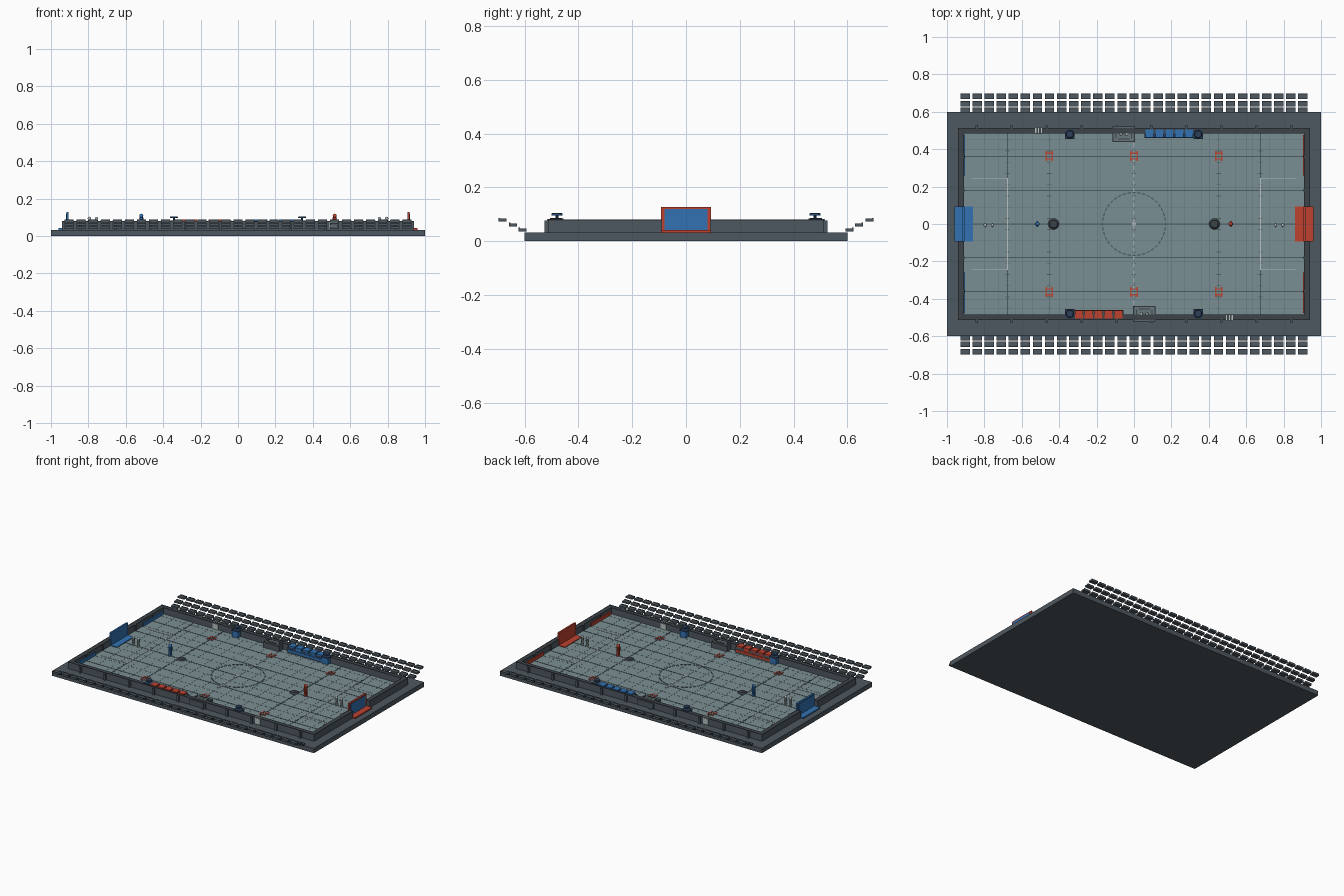
import bpy, bmesh, math
from mathutils import Matrix, Vector

if "Cube" in bpy.data.objects:
    bpy.data.objects.remove(bpy.data.objects["Cube"])

COLOURS = {
    "slate": (0.076, 0.098, 0.117), "dark_slate": (0.045, 0.056, 0.066),
    "turf": (0.195, 0.275, 0.292), "line_grey": (0.075, 0.105, 0.12),
    "pale_grey": (0.47, 0.53, 0.53), "red": (0.52, 0.055, 0.03),
    "blue": (0.032, 0.17, 0.45), "navy": (0.025, 0.05, 0.1),
    "mid_grey": (0.14, 0.19, 0.2),
}
MATS = {}
for n, c in COLOURS.items():
    MATS[n] = bpy.data.materials.new(n)
    MATS[n].diffuse_color = (*c, 1)


def finish(name, bm, mat):
    me = bpy.data.meshes.new(name)
    bm.to_mesh(me)
    bm.free()
    me.materials.append(MATS[mat])
    ob = bpy.data.objects.new(name, me)
    bpy.context.collection.objects.link(ob)
    return ob


def boxes(name, mat, items):
    """Each item: x0, x1, y0, y1, z0, z1 (pairs in any order)."""
    bm = bmesh.new()
    for x0, x1, y0, y1, z0, z1 in items:
        m = Matrix.Translation(((x0 + x1) / 2, (y0 + y1) / 2, (z0 + z1) / 2))
        s = Matrix.Diagonal((abs(x1 - x0), abs(y1 - y0), abs(z1 - z0), 1))
        bmesh.ops.create_cube(bm, size=1, matrix=m @ s)
    return finish(name, bm, mat)


def cyls(name, mat, items, n=16):
    """Each item: x, y, z0, z1, bottom radius, top radius."""
    bm = bmesh.new()
    for x, y, z0, z1, r0, r1 in items:
        bmesh.ops.create_cone(bm, cap_ends=True, segments=n, radius1=r0, radius2=r1,
                              depth=z1 - z0, matrix=Matrix.Translation((x, y, (z0 + z1) / 2)))
    return finish(name, bm, mat)


def mid(x, y, w, d, z0, z1):
    return (x - w / 2, x + w / 2, y - d / 2, y + d / 2, z0, z1)


B, F, L, T = 0.033, 0.037, 0.0385, 0.08   # base, turf, line and wall tops
S = (1, -1)

# Base slab and turf
boxes("base", "slate", [(-1, 1, -0.6, 0.6, 0, B)])
boxes("turf", "turf", [(-0.91, 0.91, -0.485, 0.485, B - 0.002, F)])

# Perimeter wall with goal gaps, dark cap and outer posts
walls, caps, posts = [], [], []
for s in S:
    walls.append((-0.94, 0.94, s * 0.485, s * 0.513, B, T - 0.004))
    caps.append((-0.94, 0.94, s * 0.485, s * 0.513, T - 0.004, T))
    for t in S:
        walls.append((s * 0.91, s * 0.94, t * 0.09, t * 0.485, B, T - 0.004))
        caps.append((s * 0.91, s * 0.94, t * 0.09, t * 0.485, T - 0.004, T))
    posts += [mid(-0.84 + i * 0.1867, s * 0.518, 0.014, 0.016, B, T - 0.003) for i in range(10)]
    posts += [mid(s * 0.908, y, 0.006, 0.012, F, T) for y in (-0.36, -0.18, 0.18, 0.36)]
boxes("wall", "slate", walls)
boxes("wall_cap", "dark_slate", caps)
boxes("wall_post", "slate", posts)

# Spectator seats, three rising rows on both long sides
seats, backs = [], []
for s in S:
    for y, z in ((0.608, 0.037), (0.643, 0.055), (0.682, 0.073)):
        for i in range(29):
            x = (i - 14) * 0.0645
            seats.append(mid(x, s * y, 0.05, 0.029, z, z + 0.011))
            backs.append(mid(x, s * (y + 0.012), 0.048, 0.005, z + 0.011, z + 0.014))
boxes("seat", "slate", seats)
boxes("seat_back", "dark_slate", backs)

# Long turf lines and hash marks
w = 0.005
lines = [(-0.91, 0.91, y - w / 2, y + w / 2, F, L) for y in (-0.36, -0.18, 0, 0.18, 0.36)]
lines += [(x - w / 2, x + w / 2, -0.485, 0.485, F, L) for x in (-0.677, -0.453, 0.453, 0.677)]
for x in (-0.677, -0.453, 0, 0.453, 0.677):
    lines += [mid(x, (j - 7.5) * 0.06, 0.022, 0.004, F, L) for j in range(16)]
boxes("turf_line", "line_grey", lines)

# Faint turf grid
boxes("turf_grid", "mid_grey",
      [(x * 0.0906 - 0.001, x * 0.0906 + 0.001, -0.485, 0.485, F, F + 0.0006) for x in range(-9, 10)]
      + [(-0.91, 0.91, y * 0.09 - 0.001, y * 0.09 + 0.001, F, F + 0.0006) for y in range(-5, 6)])

# Pale goal areas and dashed halfway line
pale = [mid(0, (j - 11.5) * 0.04, 0.007, 0.024, F, L + 0.0004) for j in range(24)]
for s in S:
    pale.append(mid(s * 0.677, 0, 0.006, 0.49, F, L + 0.0005))
    pale += [(s * 0.677, s * 0.87, t * 0.242, t * 0.247, F, L + 0.0005) for t in S]
boxes("pale_line", "pale_grey", pale)

# Dashed centre circle
bm = bmesh.new()
for k in range(40):
    a = k * math.tau / 40
    bmesh.ops.create_cube(bm, size=1, matrix=Matrix.Rotation(a, 4, 'Z')
                          @ Matrix.Translation((0.168, 0, F + 0.001))
                          @ Matrix.Diagonal((0.007, 0.018, 0.002, 1)))
finish("centre_circle", bm, "line_grey")

# Red yard markers, plain bar clusters
marks = []
for x in (-0.453, 0, 0.453):
    for y in (-0.363, 0.363):
        for dy in (-0.015, 0.015):
            marks += [mid(x + d, y + dy, 0.008, 0.024, F, L + 0.001) for d in (-0.017, 0.017)]
            marks.append(mid(x, y + dy, 0.03, 0.006, F, L + 0.001))
boxes("yard_marker", "red", marks)

# Central spots and low domes
cyls("centre_spot", "pale_grey", [(0, 0, F, L + 0.001, 0.01, 0.01)])
cyls("turf_dome", "dark_slate", [(s * 0.43, 0, F, F + 0.008, 0.029, 0.02) for s in S], 24)

# Goals: floor plate and upright board; far-end board carries a blue outer panel
for s, col in ((-1, "blue"), (1, "red")):
    boxes(col + "_goal", col, [(s * 0.86, s * 0.96, -0.093, 0.093, B, 0.042),
                               (s * 0.905, s * 0.917, -0.093, 0.093, 0.04, 0.127)])
    boxes(col + "_goal_panel", "blue", [(s * 0.916, s * 0.919, -0.08, 0.08, 0.042, 0.119)])
    # Coloured strips along the end walls
    boxes(col + "_end_strip", col, [(s * 0.903, s * 0.911, t * 0.26, t * 0.475, F, 0.06) for t in S])


def figures(name, col, spots, h, r):
    """Small standing players: legs, body, arms, head."""
    boxes(name + "_limbs", col,
          [mid(x, y + t * r * 0.55, r * 0.9, r * 0.7, F, F + h * 0.4) for x, y in spots for t in S]
          + [mid(x, y + t * r * 1.1, r * 0.6, r * 0.5, F + h * 0.38, F + h * 0.72)
             for x, y in spots for t in S])
    cyls(name + "_body", col, [(x, y, F + h * 0.35, F + h * 0.75, r * 0.8, r) for x, y in spots], 10)
    bm = bmesh.new()
    for x, y in spots:
        bmesh.ops.create_uvsphere(bm, u_segments=10, v_segments=6, radius=h * 0.14,
                                  matrix=Matrix.Translation((x, y, F + h * 0.86)))
    finish(name + "_head", bm, "pale_grey" if col == "pale_grey" else col)


figures("blue_player", "blue", [(-0.517, 0)], 0.082, 0.012)
figures("red_player", "red", [(0.517, 0)], 0.082, 0.012)
figures("goal_robot", "pale_grey", [(s * x, -0.006) for s in S for x in (0.757, 0.795)], 0.066, 0.009)

# Sideline equipment, repeated by a half turn for the opposite side
for s, col, side in ((1, "blue", "back"), (-1, "red", "front")):
    # Team bench with five pads
    boxes(side + "_bench", "navy" if s > 0 else "slate",
          [(s * 0.055, s * 0.325, s * 0.462, s * 0.51, F, 0.077)])
    pads = [mid(s * (0.083 + i * 0.053), s * 0.484, 0.043, 0.044, 0.05, 0.087) for i in range(5)]
    pads.append((s * 0.055, s * 0.325, s * 0.459, s * 0.463, 0.045, 0.06))
    boxes(side + "_bench_pads", col, pads)
    # Service platform with pale fittings
    px, py = -s * 0.055, s * 0.48
    boxes(side + "_platform", "slate", [mid(px, py, 0.12, 0.085, F, 0.074)])
    boxes(side + "_platform_deck", "mid_grey", [mid(px, py, 0.104, 0.07, 0.07, 0.077)])
    rim = [mid(px + t * 0.042, py, 0.006, 0.046, 0.076, 0.081) for t in S]
    rim += [mid(px, py + t * 0.026, 0.06, 0.005, 0.076, 0.081) for t in S]
    boxes(side + "_platform_rim", "dark_slate", rim)
    cyls(side + "_platform_knobs", "pale_grey",
         [(px + d, py, 0.076, 0.084, 0.008, 0.006) for d in (-0.014, 0.014)], 10)
    # Wall gate with three pale bars
    gx = -s * 0.51
    boxes(side + "_gate", "pale_grey",
          [mid(gx, s * 0.483, 0.04, 0.004, F, 0.076), mid(gx, s * 0.515, 0.04, 0.004, F, 0.076)]
          + [mid(gx + d, s * 0.502, 0.006, 0.03, 0.074, 0.083) for d in (-0.015, 0, 0.015)])
    # Corner kiosks with raised round roofs
    ks = [(t * 0.343, s * 0.48) for t in S]
    boxes(side + "_kiosk", "blue", [mid(x, y, 0.046, 0.046, F, 0.076) for x, y in ks])
    boxes(side + "_kiosk_top", "navy", [mid(x, y, 0.05, 0.05, 0.076, 0.084) for x, y in ks])
    cyls(side + "_kiosk_post", "navy", [(x, y, 0.08, 0.097, 0.005, 0.005) for x, y in ks], 8)
    cyls(side + "_kiosk_roof", "blue", [(x, y, 0.096, 0.101, 0.021, 0.021) for x, y in ks], 20)
    cyls(side + "_kiosk_roof_cap", "navy", [(x, y, 0.101, 0.105, 0.021, 0.018) for x, y in ks], 20)

for m in bpy.data.materials:
    if m.users and not m.is_grease_pencil:
        m.use_nodes = True
        m.node_tree.nodes["Principled BSDF"].inputs["Base Color"].default_value = m.diffuse_color
